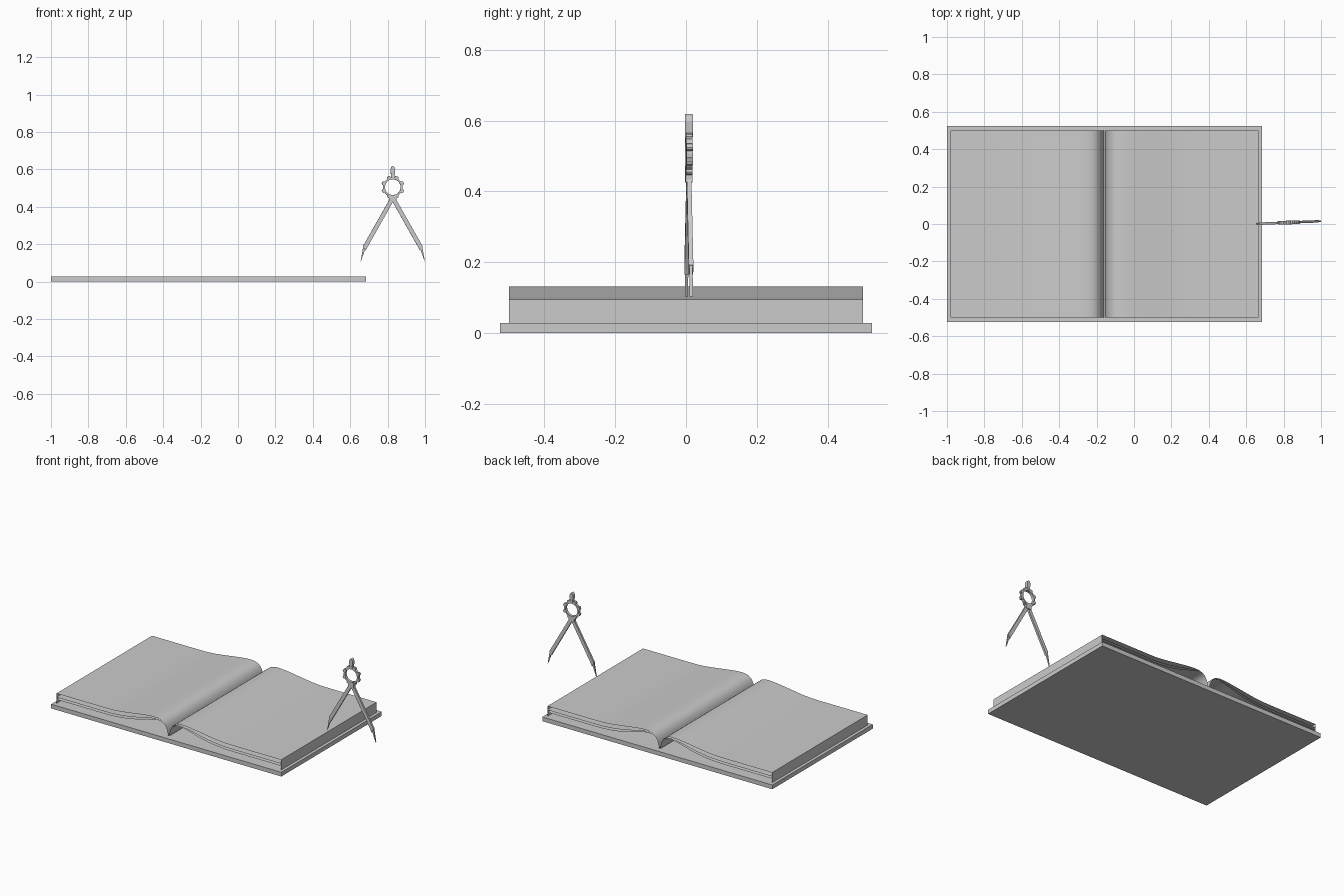
import bpy, bmesh, math
from mathutils import Matrix, Vector

if "Cube" in bpy.data.objects:
    bpy.data.objects.remove(bpy.data.objects["Cube"])

grey = bpy.data.materials.new("plain grey")
grey.diffuse_color = (0.6, 0.6, 0.6, 1)
grey.use_nodes = True
grey.node_tree.nodes["Principled BSDF"].inputs["Base Color"].default_value = grey.diffuse_color


def finish(name, bm, matrix=None, smooth=False):
    if matrix:
        bm.transform(matrix)
    me = bpy.data.meshes.new(name)
    bm.to_mesh(me)
    bm.free()
    me.materials.append(grey)
    ob = bpy.data.objects.new(name, me)
    bpy.context.collection.objects.link(ob)
    if smooth:
        for o in bpy.context.selected_objects:
            o.select_set(False)
        ob.select_set(True)
        bpy.context.view_layer.objects.active = ob
        bpy.ops.object.shade_smooth_by_angle(angle=math.radians(40))
    return ob


def sheet(name, profile, y=0.5):
    """Paper-thin strip: an (x, z) profile swept along y."""
    bm = bmesh.new()
    rows = [[bm.verts.new((x, s * y, z)) for s in (-1, 1)] for x, z in profile]
    for a, b in zip(rows, rows[1:]):
        bm.faces.new((a[0], b[0], b[1], a[1]))
    return finish(name, bm, smooth=True)


def prism(name, outline, depth, matrix):
    """Closed (x, z) outline given thickness along y."""
    bm = bmesh.new()
    face = bm.faces.new([bm.verts.new((x, -depth / 2, z)) for x, z in outline])
    out = bmesh.ops.extrude_face_region(bm, geom=[face])["geom"]
    bmesh.ops.translate(bm, vec=(0, depth, 0),
                        verts=[v for v in out if isinstance(v, bmesh.types.BMVert)])
    bmesh.ops.recalc_face_normals(bm, faces=bm.faces)
    return finish(name, bm, matrix)


# cover board
bm = bmesh.new()
bmesh.ops.create_cube(bm, size=1)
finish("cover", bm, Matrix.Translation((-0.1575, 0, 0.014))
       @ Matrix.Diagonal((1.685, 1.05, 0.028, 1)))

# pages: three nested sheets on each side of the gutter
GUTTER, HALF = -0.1575, 0.8225
crest = [(0.004, 0.035), (0.008, 0.06), (0.016, 0.085), (0.03, 0.108), (0.05, 0.123),
         (0.08, 0.131), (0.115, 0.131), (0.16, 0.127), (0.22, 0.119), (0.29, 0.109),
         (0.35, 0.101), (0.41, 0.096), (0.47, 0.095), (HALF, 0.095)]
for side, label in ((-1, "left"), (1, "right")):
    for i, drop in enumerate((0, 0.025, 0.04)):
        pts = [(GUTTER + side * d, z - drop * min(1, d / 0.25)) for d, z in crest]
        sheet(f"{label}_page_{i + 1}", pts[::side])
    # outer page edge: lower strip faces out, upper strip faces in
    x = GUTTER + side * HALF
    sheet(f"{label}_page_edge_lower", [(x, 0.055), (x, 0.028)][::side])
    sheet(f"{label}_page_edge_upper", [(x, 0.055), (x, 0.07), (x, 0.095)][::side])

# dividers, standing beside the book and turned slightly
place = Matrix.Translation((0.8275, 0.008, 0)) @ Matrix.Rotation(math.radians(2.3), 4, 'Z')

# hinge ring
N, ZC = 32, 0.505
bm = bmesh.new()
rings = [[bm.verts.new((r * math.cos(a), y, ZC + r * math.sin(a)))
          for a in (2 * math.pi * k / N for k in range(N))]
         for r, y in ((0.042, -0.009), (0.052, -0.009), (0.052, 0.009), (0.042, 0.009))]
for j in range(4):
    p, q = rings[j], rings[(j + 1) % 4]
    for k in range(N):
        bm.faces.new((p[k], p[(k + 1) % N], q[(k + 1) % N], q[k]))
bmesh.ops.recalc_face_normals(bm, faces=bm.faces)
finish("hinge_ring", bm, place)

# knobs around the ring
for k in range(8):
    a = math.pi / 8 + k * math.pi / 4
    u, t = Vector((math.cos(a), math.sin(a))), Vector((-math.sin(a), math.cos(a)))
    c = Vector((0, ZC))
    prism(f"ring_knob_{k + 1}", [c + u * r + t * w for r, w in
          ((0.049, -0.011), (0.058, -0.010), (0.062, -0.005),
           (0.062, 0.005), (0.058, 0.010), (0.049, 0.011))], 0.018, place)

# grip on top and neck below the ring
prism("grip", [(-0.008, 0.553), (0.008, 0.553), (0.013, 0.598), (0.008, 0.612),
               (0, 0.618), (-0.008, 0.612), (-0.013, 0.598)], 0.022, place)
prism("neck", [(-0.02, 0.425), (0.02, 0.425), (0.02, 0.462), (-0.02, 0.462)], 0.02, place)

# legs and needle points
for s, label in ((-1, "left"), (1, "right")):
    prism(f"{label}_leg", [(s * x, z) for x, z in
          ((0.0, 0.425), (0.02, 0.435), (0.158, 0.192), (0.145, 0.165), (0.138, 0.180))],
          0.013, place)
    prism(f"{label}_needle", [(s * x, z) for x, z in
          ((0.143, 0.185), (0.157, 0.193), (0.1725, 0.104))], 0.009, place)
